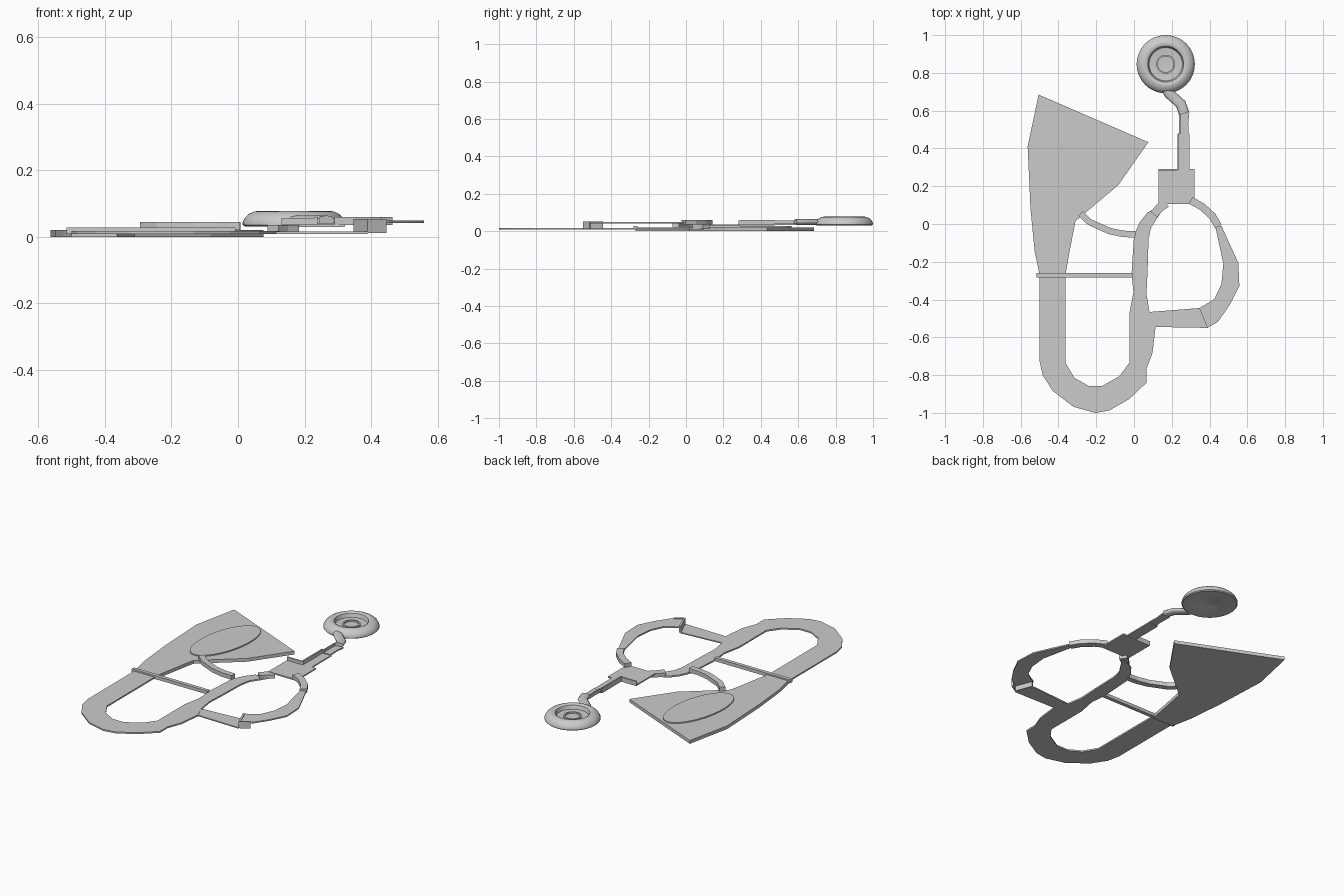
import bpy, bmesh, math
from mathutils import Vector

if "Cube" in bpy.data.objects:
    bpy.data.objects.remove(bpy.data.objects["Cube"])


def add_object(name, bm):
    bmesh.ops.recalc_face_normals(bm, faces=bm.faces)
    mesh = bpy.data.meshes.new(name)
    bm.to_mesh(mesh)
    bm.free()
    ob = bpy.data.objects.new(name, mesh)
    bpy.context.collection.objects.link(ob)
    return ob


def plate(name, outline, z0, z1):
    bm = bmesh.new()
    face = bm.faces.new([bm.verts.new((x, y, z0)) for x, y in outline])
    top = bmesh.ops.extrude_face_region(bm, geom=[face], use_keep_orig=True)
    for v in top["geom"]:
        if isinstance(v, bmesh.types.BMVert):
            v.co.z = z1
    return add_object(name, bm)


def strip(name, path, width, z0, z1):
    pts = [Vector(p) for p in path]
    left, right = [], []
    for i, p in enumerate(pts):
        d = (pts[min(i + 1, len(pts) - 1)] - pts[max(i - 1, 0)]).normalized()
        n = Vector((-d.y, d.x)) * width / 2
        left.append(p + n)
        right.append(p - n)
    return plate(name, left + right[::-1], z0, z1)


def box(name, x0, x1, y0, y1, z0, z1):
    return plate(name, [(x0, y0), (x1, y0), (x1, y1), (x0, y1)], z0, z1)


def lathe(name, profile, cx, cy, steps=48):
    bm = bmesh.new()
    vs = [bm.verts.new((cx + r, cy, z)) for r, z in profile]
    es = [bm.edges.new(e) for e in zip(vs, vs[1:])]
    bmesh.ops.spin(bm, geom=vs + es, cent=(cx, cy, 0), axis=(0, 0, 1),
                   angle=2 * math.pi, steps=steps)
    bmesh.ops.remove_doubles(bm, verts=bm.verts, dist=1e-4)
    ob = add_object(name, bm)
    smooth(ob)
    return ob


def smooth(ob):
    bpy.ops.object.select_all(action='DESELECT')
    bpy.context.view_layer.objects.active = ob
    ob.select_set(True)
    bpy.ops.object.shade_smooth_by_angle(angle=math.radians(40))


# Flared plate and its raised oval
plate("flared_bell", [
    (-.505, .685), (.076, .433), (-.083, .206), (-.31, .015), (-.34, -.14),
    (-.363, -.27), (-.50, -.27), (-.526, -.143), (-.548, .08), (-.563, .41)], 0, .02)
a = math.radians(80)
oval = []
for i in range(32):
    t = 2 * math.pi * i / 32
    u, v = .25 * math.cos(t), .115 * math.sin(t)
    oval.append((-.307 + u * math.cos(a) - v * math.sin(a),
                 .318 + u * math.sin(a) + v * math.cos(a)))
plate("bell_oval", oval, .019, .027)

# Long U bend running up into the centre column
plate("u_bend", [
    (-.50, -.265), (-.50, -.725), (-.484, -.80), (-.43, -.884), (-.32, -.968),
    (-.204, -1), (-.13, -.987), (-.024, -.926), (.066, -.84), (.066, -.767),
    (.098, -.683), (.114, -.545), (.082, -.466), (.066, -.37), (.072, -.25),
    (.077, -.08), (.09, -.02), (.12, .026), (.165, .095), (.135, .095),
    (.07, .06), (.03, .01), (0, -.06), (-.013, -.265), (-.003, -.36),
    (-.025, -.476), (-.025, -.735), (-.077, -.805), (-.167, -.857),
    (-.24, -.857), (-.315, -.815), (-.363, -.735), (-.363, -.265)], .009, .018)
strip("column_riser", [(.105, .05), (.135, .085), (.17, .11)], .045, .013, .035)

# Right-hand loop: low link, raised curve, step between them and thin end
plate("loop_low_link", [(.08, -.466), (.347, -.445), (.39, -.55), (.114, -.545)],
      .009, .016)
plate("loop_curve", [
    (.347, -.445), (.39, -.55), (.452, -.508), (.51, -.423), (.558, -.328),
    (.552, -.205), (.463, -.01), (.431, -.016), (.473, -.21), (.463, -.317),
    (.426, -.397)], .041, .049)
strip("loop_step", [(.352, -.446), (.392, -.545), (.442, -.512)], .012, .012, .053)
strip("loop_end", [(.447, -.013), (.415, .042), (.36, .092), (.30, .125)],
      .04, .036, .06)

# Braces
box("cross_brace", -.515, -.008, -.282, -.26, .008, .028)
strip("curved_brace", [(-.283, .056), (-.235, .01), (-.13, -.037), (-.06, -.052),
                       (.007, -.055)], .034, .02, .045)

# Central block with upright lips and straight channel
box("centre_plate", .13, .32, .105, .29, .029, .037)
box("centre_lip", .13, .23, .282, .29, .03, .057)
box("channel_floor", .23, .293, .285, .476, .03, .037)
box("channel_wall", .23, .238, .285, .476, .03, .06)
plate("channel_narrow", [(.235, .47), (.29, .47), (.287, .53), (.293, .59),
                         (.24, .59), (.244, .53)], .034, .042)
box("narrow_wall", .238, .245, .476, .59, .036, .057)

# Bent neck, flattened vertically
cu = bpy.data.curves.new("neck", 'CURVE')
cu.dimensions = '3D'
cu.bevel_depth = .028
cu.bevel_resolution = 2
cu.use_fill_caps = True
sp = cu.splines.new('POLY')
path = [(.167, .725), (.187, .69), (.248, .635), (.265, .585)]
sp.points.add(len(path) - 1)
for p, (x, y) in zip(sp.points, path):
    p.co = (x, y, 0, 1)
neck = bpy.data.objects.new("neck", cu)
bpy.context.collection.objects.link(neck)
neck.location.z = .049
neck.scale.z = .55

# Round mouth cup with recessed bowl
lathe("mouth_cup", [
    (0, .044), (.05, .046), (.088, .05), (.095, .072), (.105, .078), (.12, .076),
    (.135, .069), (.147, .058), (.154, .044), (.154, .036), (.148, .031),
    (.05, .033), (.04, .037), (0, .037)], .168, .846)
lathe("cup_ring", [(.042, .044), (.042, .055), (.05, .055), (.05, .044)], .168, .846, 32)
